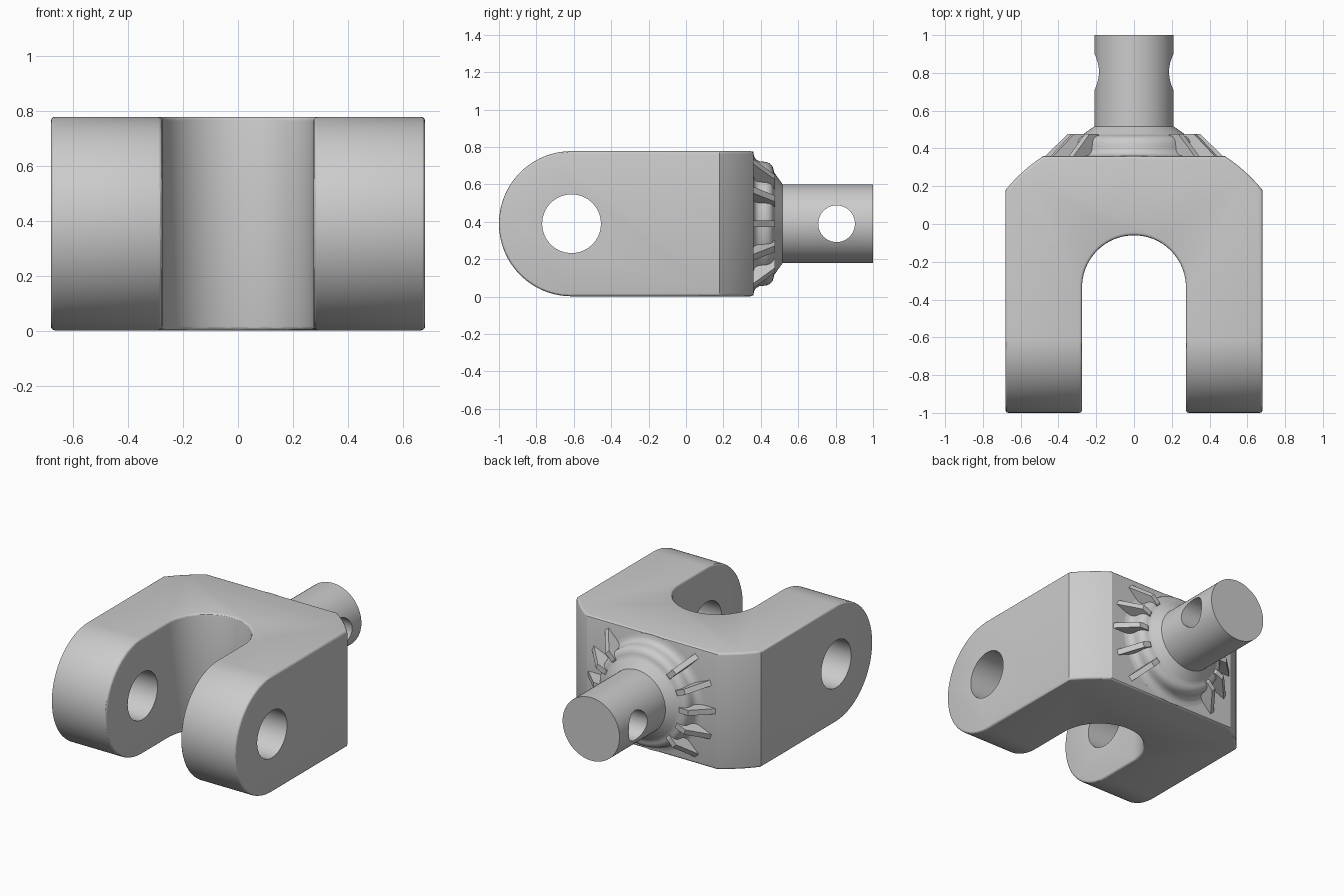
import bpy, bmesh
from math import sin, cos, pi, radians, atan2
from mathutils import Vector, Matrix

if "Cube" in bpy.data.objects:
    bpy.data.objects.remove(bpy.data.objects["Cube"])

ZC = 0.39  # height of the main axis


def finish(name, bm):
    bmesh.ops.recalc_face_normals(bm, faces=bm.faces[:])
    me = bpy.data.meshes.new(name)
    bm.to_mesh(me)
    bm.free()
    ob = bpy.data.objects.new(name, me)
    bpy.context.collection.objects.link(ob)
    return ob


def prism(name, points, offset):
    bm = bmesh.new()
    face = bm.faces.new([bm.verts.new(p) for p in points])
    ext = bmesh.ops.extrude_face_region(bm, geom=[face])
    moved = [v for v in ext["geom"] if isinstance(v, bmesh.types.BMVert)]
    bmesh.ops.translate(bm, verts=moved, vec=offset)
    return finish(name, bm)


def arc(cx, cy, r, a0, a1, n):
    return [(cx + r * cos(a0 + (a1 - a0) * i / n), cy + r * sin(a0 + (a1 - a0) * i / n))
            for i in range(n + 1)]


def apply(ob, kind, **settings):
    mod = ob.modifiers.new(kind.title(), kind)
    for key, value in settings.items():
        setattr(mod, key, value)
    bpy.context.view_layer.objects.active = ob
    bpy.ops.object.modifier_apply(modifier=mod.name)


def boolean(ob, tool, operation):
    apply(ob, "BOOLEAN", object=tool, operation=operation, solver="EXACT")
    bpy.data.objects.remove(tool)


def drill(ob, y, r):
    pts = arc(y, ZC, r, 0, 2 * pi, 64)[:-1]
    cutter = prism("hole_cutter", [(-1, a, b) for a, b in pts], (2, 0, 0))
    cutter.hide_render = True
    boolean(ob, cutter, "DIFFERENCE")


def smooth(ob):
    bpy.ops.object.select_all(action="DESELECT")
    ob.select_set(True)
    bpy.context.view_layer.objects.active = ob
    bpy.ops.object.shade_smooth_by_angle(angle=radians(30))


# Fork body: top outline with slot and turned shoulders
cy, R = -0.374, 0.877
a = atan2(0.18 - cy, 0.68)
b = atan2(0.36 - cy, 0.48)
outline = [(0.68, -1.1)] + arc(0, cy, R, a, b, 8) + arc(0, cy, R, pi - b, pi - a, 8)
outline += [(-0.68, -1.1), (-0.275, -1.1)] + arc(0, -0.335, 0.275, pi, 0, 40) + [(0.275, -1.1)]
body = prism("fork_body", [(x, y, -0.1) for x, y in outline], (0, 0, 1))

# Rounded side outline trims the arms
side = [(0.6, 0.003), (0.6, 0.777)] + arc(-0.612, ZC, 0.388, pi / 2, 3 * pi / 2, 56)
side[0], side[1] = (0.6, ZC - 0.388), (0.6, ZC + 0.388)
boolean(body, prism("side_outline", [(-1, y, z) for y, z in side], (2, 0, 0)), "INTERSECT")
apply(body, "BEVEL", width=0.015, segments=3, limit_method="ANGLE", angle_limit=radians(50))
drill(body, -0.612, 0.157)
smooth(body)

# Shaft with stepped collar, turned around the y axis
profile = [(0, 0.3), (0.385, 0.34), (0.385, 0.36), (0.36, 0.364), (0.343, 0.375), (0.334, 0.392),
           (0.332, 0.41), (0.33, 0.43), (0.322, 0.449), (0.307, 0.463), (0.29, 0.468),
           (0.275, 0.471), (0.262, 0.48), (0.21, 0.517), (0.21, 1.0), (0, 1.0)]
bm = bmesh.new()
verts = [bm.verts.new((r, y, 0)) for r, y in profile]
edges = [bm.edges.new(p) for p in zip(verts, verts[1:])]
bmesh.ops.spin(bm, geom=verts + edges, axis=(0, 1, 0), cent=(0, 0, 0), angle=2 * pi, steps=72)
bmesh.ops.remove_doubles(bm, verts=bm.verts[:], dist=1e-4)
bmesh.ops.translate(bm, verts=bm.verts[:], vec=(0, 0, ZC))
shaft = finish("shaft", bm)
drill(shaft, 0.805, 0.098)
smooth(shaft)

# Index ribs, five on each side of the collar
rib = [(0.26, 0.34), (0.46, 0.34), (0.47, 0.36), (0.35, 0.477), (0.29, 0.477), (0.26, 0.46)]
for side_name, base in (("right", 0), ("left", 180)):
    for i in range(-2, 3):
        ob = prism(f"rib_{side_name}_{i + 3}", [(r, y, -0.018) for r, y in rib], (0, 0, 0.036))
        ob.data.transform(Matrix.Translation((0, 0, ZC)) @
                          Matrix.Rotation(radians(base + 22.5 * i), 4, "Y"))
